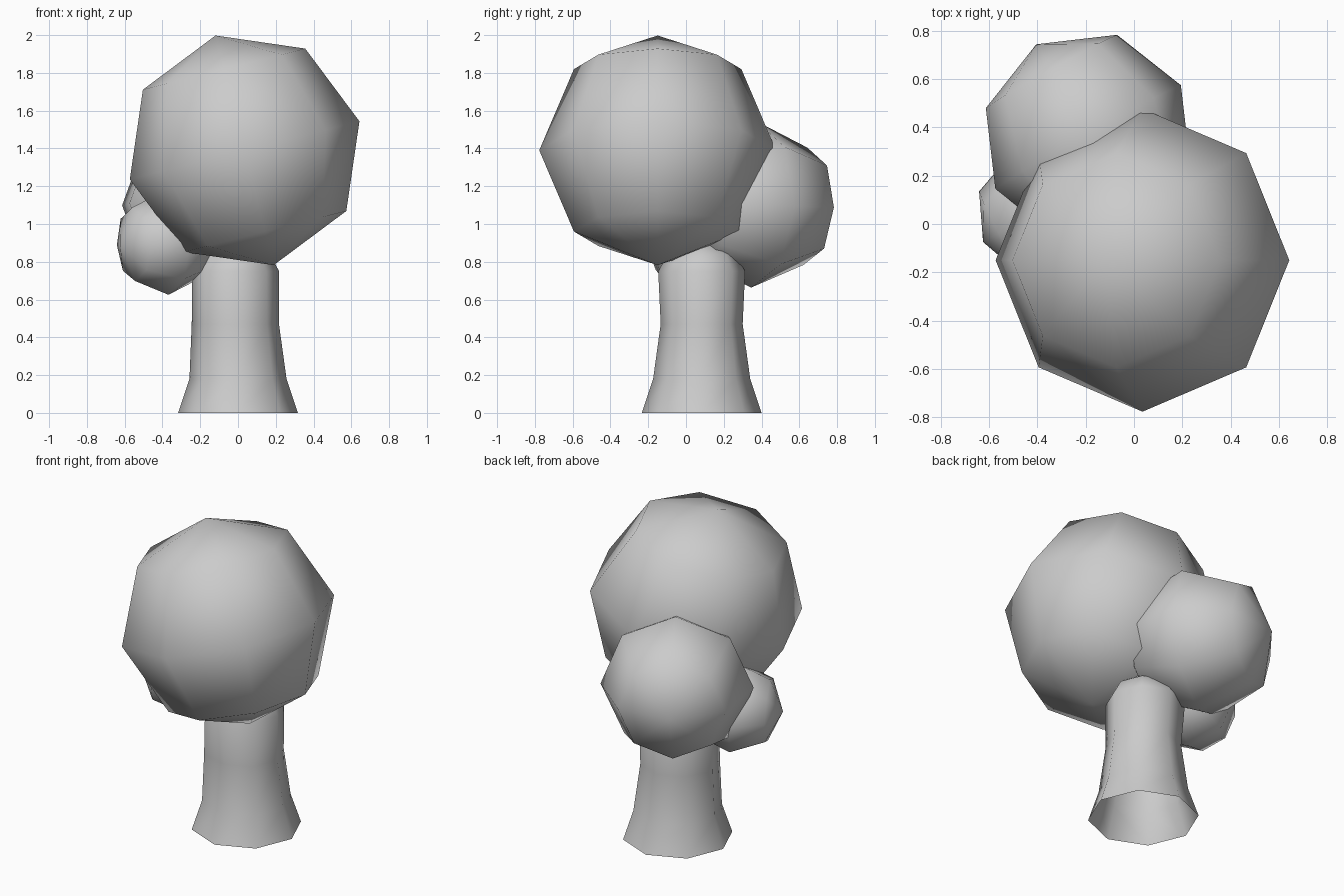
import bpy, bmesh
from math import radians, cos, sin, pi
from mathutils import Matrix, Vector

if "Cube" in bpy.data.objects:
    bpy.data.objects.remove(bpy.data.objects["Cube"])


def finish(bm, name):
    mesh = bpy.data.meshes.new(name)
    bmesh.ops.recalc_face_normals(bm, faces=bm.faces)
    bm.to_mesh(mesh)
    bm.free()
    mesh.shade_smooth()
    obj = bpy.data.objects.new(name, mesh)
    bpy.context.collection.objects.link(obj)


def foliage(name, centre, radius, rotation):
    # low-poly ball with 8 segments and 4 rings
    bm = bmesh.new()
    bmesh.ops.create_uvsphere(bm, u_segments=8, v_segments=4, radius=radius)
    bm.transform(Matrix.Translation(centre) @ rotation)
    finish(bm, name)


def turn(axis, degrees):
    return Matrix.Rotation(radians(degrees), 4, axis)


# leaf balls: the big one leans left, the other two lie on their sides
foliage("large_foliage", (0.035, -0.15, 1.39), 0.627, turn('Y', -14.2))
foliage("medium_foliage", (-0.19, 0.36, 1.103), 0.44,
        turn('X', -2) @ turn('Z', 119.2) @ turn('Y', 90))
foliage("small_foliage", (-0.38, 0.05, 0.9), 0.275,
        turn('Y', -2.5) @ turn('Z', 207) @ turn('Y', 90))

# trunk: flared foot, slim waist, rounded top tucked into the leaves
profile = [(0.317, 0), (0.257, 0.18), (0.217, 0.47), (0.23, 0.75),
           (0.18, 0.84), (0.07, 0.91)]
sides = 8
bm = bmesh.new()
rings = []
for r, z in profile:
    ring = []
    for i in range(sides):
        a = 2 * pi * i / sides
        # slight bulge on the left front of the waist
        rr = 0.245 if z == 0.47 and i in (4, 5) else r
        shift = -0.012 if z > 0.5 else 0
        ring.append(bm.verts.new((rr * cos(a) + shift, rr * sin(a) + 0.083, z)))
    rings.append(ring)
for low, high in zip(rings, rings[1:]):
    for i in range(sides):
        j = (i + 1) % sides
        bm.faces.new((low[i], low[j], high[j], high[i]))
bm.faces.new(rings[-1])
finish(bm, "trunk")
